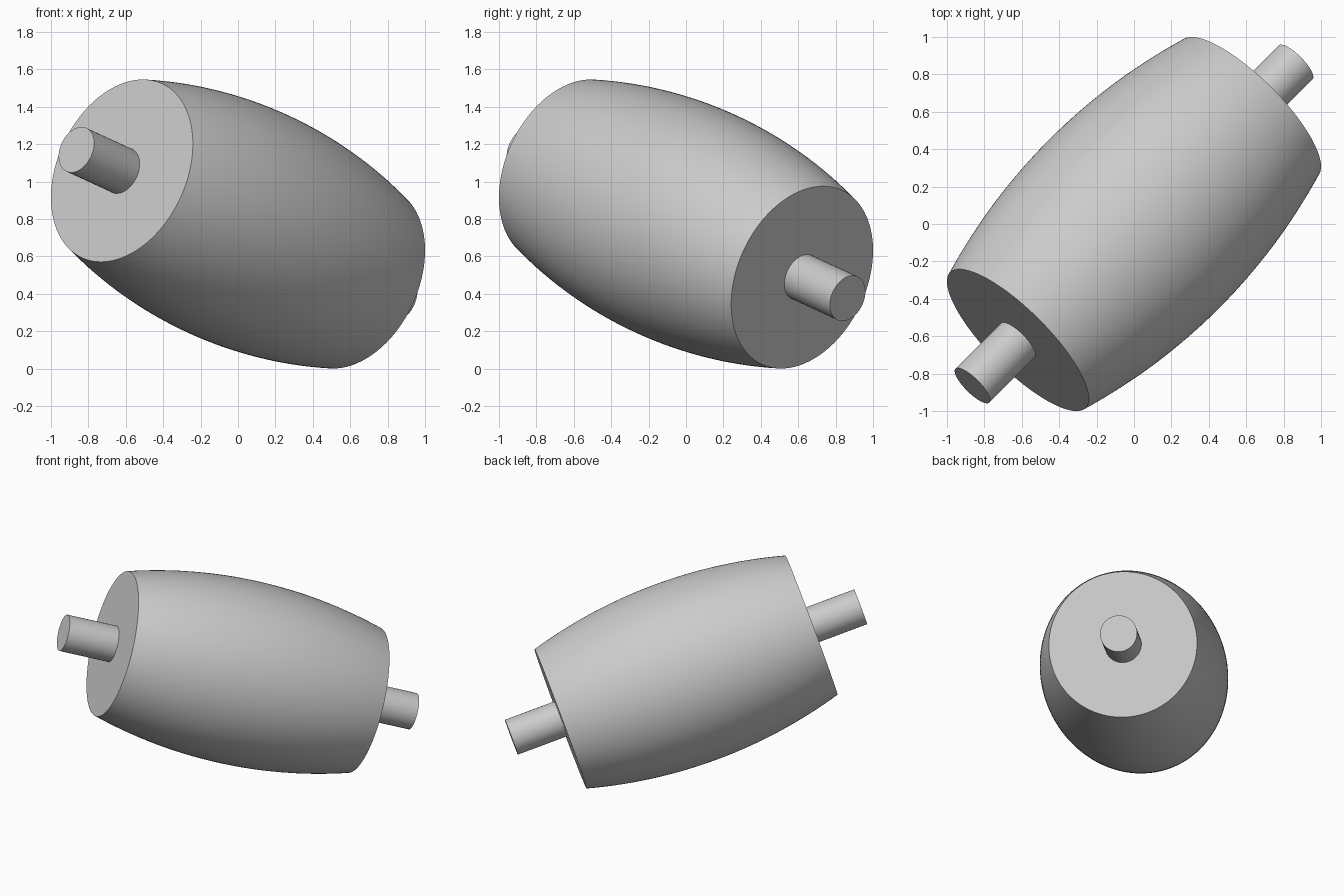
import bpy
import bmesh
from math import radians, sqrt
from mathutils import Matrix, Vector

default = bpy.data.objects.get("Cube")
if default:
    bpy.data.objects.remove(default, do_unlink=True)

# Roller axis: turned 45 degrees in plan, dipping 18 degrees toward the back
CENTER = Vector((0, 0, 0.773))
PLACE = (Matrix.Translation(CENTER) @ Matrix.Rotation(radians(45), 4, "Z")
         @ Matrix.Rotation(radians(90 + 18), 4, "Y"))

HALF_LENGTH = 0.923
MID_RADIUS, END_RADIUS = 0.64, 0.5125
SHAFT_RADIUS, SHAFT_REACH = 0.128, 1.285

grey = bpy.data.materials.new("light grey")
grey.use_nodes = True
grey.diffuse_color = (0.6, 0.6, 0.6, 1)
grey.node_tree.nodes["Principled BSDF"].inputs["Base Color"].default_value = (0.6, 0.6, 0.6, 1)


def lathe(name, profile, segments):
    """Revolve (radius, height) points about the roller axis."""
    bm = bmesh.new()
    verts = [bm.verts.new((r, 0, h)) for r, h in profile]
    edges = [bm.edges.new(pair) for pair in zip(verts, verts[1:])]
    bmesh.ops.spin(bm, geom=verts + edges, cent=(0, 0, 0), axis=(0, 0, 1),
                   angle=radians(360), steps=segments, use_duplicate=False)
    bmesh.ops.remove_doubles(bm, verts=bm.verts, dist=0.0001)
    # Close the flat ends
    bmesh.ops.holes_fill(bm, edges=[e for e in bm.edges if e.is_boundary], sides=0)
    bmesh.ops.recalc_face_normals(bm, faces=bm.faces)
    mesh = bpy.data.meshes.new(name)
    bm.to_mesh(mesh)
    bm.free()
    mesh.materials.append(grey)
    obj = bpy.data.objects.new(name, mesh)
    bpy.context.collection.objects.link(obj)
    obj.matrix_world = PLACE
    bpy.ops.object.select_all(action="DESELECT")
    obj.select_set(True)
    bpy.context.view_layer.objects.active = obj
    bpy.ops.object.shade_smooth_by_angle(angle=radians(30))
    return obj


# Barrel body, bulging along a circular arc
sag = MID_RADIUS - END_RADIUS
arc = (HALF_LENGTH ** 2 + sag ** 2) / (2 * sag)
steps = 32
heights = [HALF_LENGTH * (2 * i / steps - 1) for i in range(steps + 1)]
lathe("barrel", [(MID_RADIUS - arc + sqrt(arc ** 2 - h ** 2), h) for h in heights], 128)

# Stub shafts at both ends, starting at the end faces
for name, side in (("back_shaft", 1), ("front_shaft", -1)):
    lathe(name, [(SHAFT_RADIUS, side * (HALF_LENGTH - 0.02)),
                 (SHAFT_RADIUS, side * SHAFT_REACH)], 64)
